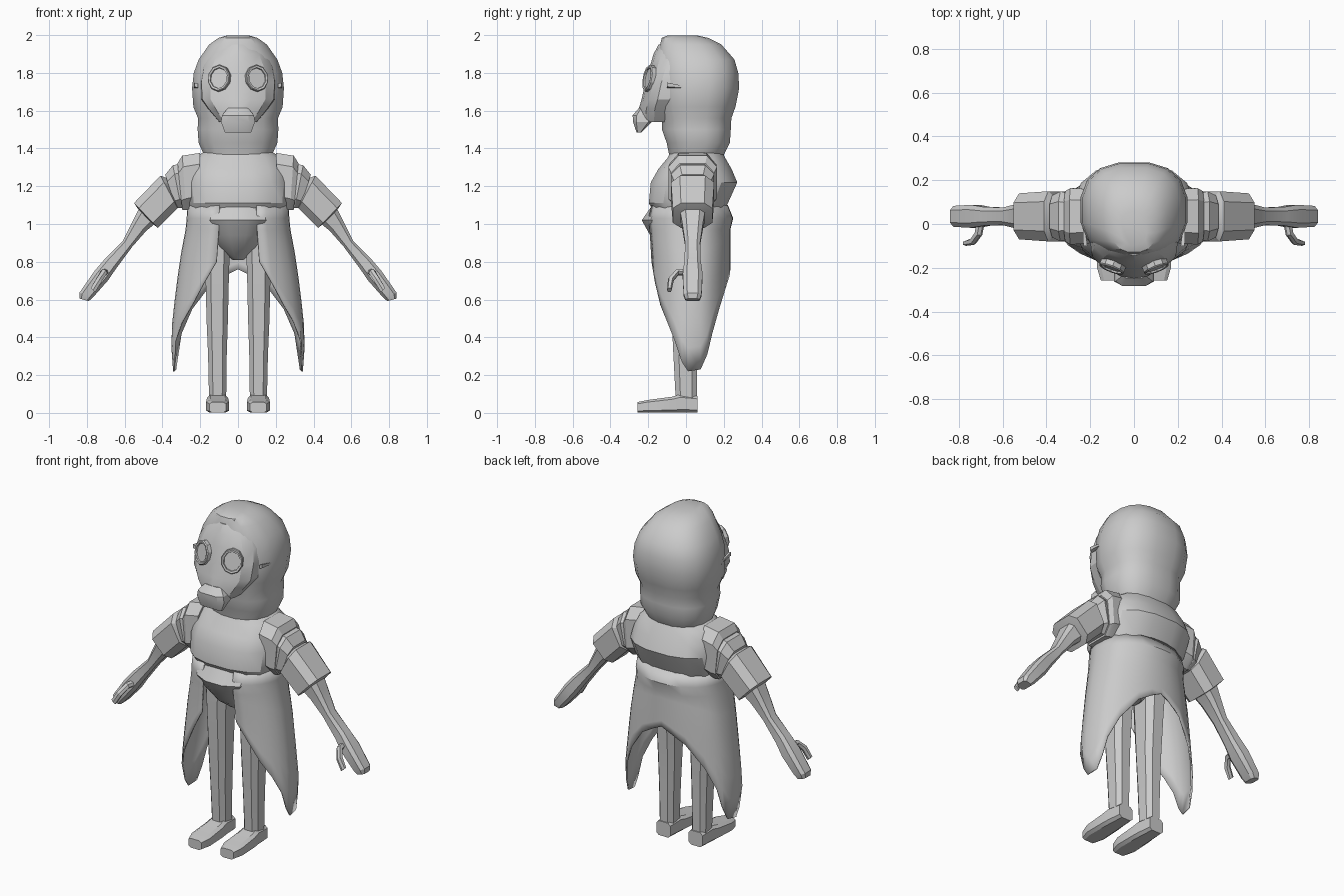
import bpy, bmesh, math
from mathutils import Vector

cube = bpy.data.objects.get("Cube")
if cube:
    bpy.data.objects.remove(cube)

grey = bpy.data.materials.new("plain grey")
grey.use_nodes = True
colour = (0.6, 0.6, 0.6, 1)
grey.diffuse_color = colour
grey.node_tree.nodes["Principled BSDF"].inputs["Base Color"].default_value = colour


def loft(name, rings, mirror=False, closed=True, angle=28, thickness=0):
    """Skin a list of equal point rings; closed rings also get end caps."""
    bm = bmesh.new()
    rows = [[bm.verts.new(p) for p in r] for r in rings]
    n = len(rows[0])
    for a, b in zip(rows, rows[1:]):
        for i in range(n if closed else n - 1):
            j = (i + 1) % n
            bm.faces.new((a[i], a[j], b[j], b[i]))
    if closed:
        bm.faces.new(rows[0])
        bm.faces.new(rows[-1])
    bmesh.ops.recalc_face_normals(bm, faces=bm.faces)
    mesh = bpy.data.meshes.new(name)
    bm.to_mesh(mesh)
    bm.free()
    mesh.materials.append(grey)
    ob = bpy.data.objects.new(name, mesh)
    bpy.context.collection.objects.link(ob)
    bpy.ops.object.select_all(action='DESELECT')
    ob.select_set(True)
    bpy.context.view_layer.objects.active = ob
    bpy.ops.object.shade_smooth_by_angle(angle=math.radians(angle))
    if thickness:
        ob.modifiers.new("cloth", 'SOLIDIFY').thickness = thickness
    if mirror:
        ob.modifiers.new("mirror", 'MIRROR').use_clip = False
    return ob


def bend(v, power):
    return math.copysign(abs(v) ** power, v)


def ring(centre, u, v, n=8, power=0.75):
    """Rounded-box ring spanned by the half axes u and v."""
    c, u, v = Vector(centre), Vector(u), Vector(v)
    turns = [2 * math.pi * (i + 0.5) / n for i in range(n)]
    return [c + u * bend(math.cos(t), power) + v * bend(math.sin(t), power) for t in turns]


def level(z, w, front, back, n=16, power=0.8, x=0):
    return ring((x, (front + back) / 2, z), (w, 0, 0), (0, (back - front) / 2, 0), n, power)


def limb(top, bottom, depth, y=0.035):
    """Arm section given by its upper and lower outline points (x, z)."""
    t, b = Vector((top[0], y, top[1])), Vector((bottom[0], y, bottom[1]))
    return ring((t + b) / 2, (t - b) / 2 * 1.06, (0, depth, 0), 8, 0.6)


# Hood with neck wrap
loft("hood", [level(*r) for r in (
    (1.36, .18, -.09, .2), (1.43, .212, -.105, .235), (1.5, .217, -.13, .24),
    (1.56, .215, -.13, .243), (1.62, .24, -.15, .265), (1.72, .247, -.155, .285),
    (1.8, .238, -.155, .28), (1.87, .212, -.15, .26), (1.95, .155, -.14, .19),
    (1.985, .105, -.13, .12), (1.998, .06, -.1, .06))])

# Cloth folds on the hood
for name, start, end, w in (
        ("side_fold", (.222, -.1, 1.735), (.236, .06, 1.715), (.012, 0, .004)),
        ("top_fold", (.045, -.12, 1.975), (.03, .04, 1.996), (.018, 0, -.003))):
    up = (0, 0, .014) if name == "side_fold" else (0, 0, .008)
    tip = Vector(w) * .1
    loft(name, [ring(start, w, up, 4), ring(end, tip, Vector(up) * .1, 4)], mirror=True)


# Face mask with a central ridge
def mask_row(z, w, front):
    half = [(w, -.08), (w * .97, front + .085), (w * .74, front + .04), (w * .35, front + .01)]
    return ([Vector((x, y, z)) for x, y in half] + [Vector((0, front, z))]
            + [Vector((-x, y, z)) for x, y in reversed(half)])


loft("face_mask", [mask_row(*r) for r in (
    (1.95, .1, -.145), (1.9, .15, -.172), (1.83, .185, -.192), (1.75, .2, -.215),
    (1.66, .195, -.235), (1.61, .16, -.25), (1.54, .1, -.255))], angle=22)

# Breathing snout
loft("snout", [level(z, w, f, b, 8, .5) for z, w, f, b in (
    (1.615, .055, -.25, -.18), (1.575, .088, -.285, -.16),
    (1.54, .094, -.282, -.18), (1.485, .072, -.262, -.235))])

# Goggle eyes: raised rim with a recessed lens
out = Vector((.38, -1, .2)).normalized()
across = out.cross(Vector((0, 0, 1))).normalized()
rise = across.cross(out)
eye = Vector((.097, -.19, 1.77))
loft("goggle_eye", [ring(eye + out * d, across * .062 * s, rise * .072 * s, 10, 1)
                    for d, s in ((-.03, 1), (.014, 1), (.02, .93), (.018, .78), (.01, .75))],
     mirror=True)

# Upper body
loft("torso", [level(*r) for r in (
    (1.39, .17, -.08, .19), (1.35, .235, -.1, .21), (1.29, .265, -.15, .245),
    (1.22, .28, -.19, .275), (1.11, .272, -.2, .225), (1.06, .25, -.17, .2))])

# Belly and hips between the coat fronts
loft("hips", [level(*r, 12, .95) for r in (
    (1.09, .22, -.19, .1), (1.02, .2, -.24, .12), (.94, .16, -.195, .12),
    (.87, .11, -.14, .1), (.81, .03, -.06, .05))])

# Long open coat: outline by height, hem height by angle from the front
outline = ((1.1, .268, -.195, .222), (1.03, .272, -.212, .25), (.97, .278, -.205, .235),
           (.8, .31, -.195, .235), (.6, .335, -.195, .235), (.4, .357, -.195, .235),
           (.2, .342, -.195, .235))
hem = ((20, .8), (32, .69), (45, .57), (58, .48), (70, .38), (80, .27), (88, .22), (104, .23),
       (114, .31), (122, .42), (135, .55), (155, .68), (170, .73), (180, .76))


def coat_point(angle, z):
    for a, b in zip(outline, outline[1:]):
        if z >= b[0]:
            break
    k = (a[0] - z) / (a[0] - b[0])
    w, f, r = [p + (q - p) * k for p, q in zip(a[1:], b[1:])]
    t = math.radians(angle)
    return Vector((w * bend(math.sin(t), .93), (f + r) / 2 - (r - f) / 2 * bend(math.cos(t), .93), z))


columns = list(hem) + [(360 - a, z) for a, z in reversed(hem[:-1])]
steps = (0, .5, 1)
coat_rows = [[coat_point(a, z) for a, _ in columns] for z in (1.1, 1.03, .97)]
for s in range(1, 7):
    coat_rows.append([coat_point(a, .97 + (h - .97) * s / 6) for a, h in columns])
loft("coat_skirt", coat_rows, closed=False, thickness=.008)

# Shoulders, sleeves and arms
loft("shoulder", [limb(*r) for r in (
    ((.2, 1.375), (.22, 1.09), .13), ((.295, 1.36), (.275, 1.075), .135),
    ((.32, 1.32), (.295, 1.075), .12))], mirror=True)
loft("upper_sleeve", [limb(*r) for r in (
    ((.29, 1.32), (.27, 1.09), .105), ((.345, 1.31), (.3, 1.085), .12),
    ((.385, 1.26), (.33, 1.085), .1))], mirror=True)
loft("sleeve_cuff", [limb(*r) for r in (
    ((.37, 1.24), (.32, 1.1), .09), ((.41, 1.255), (.32, 1.085), .12),
    ((.55, 1.11), (.425, .98), .11), ((.53, 1.08), (.45, 1.0), .07))], mirror=True)
loft("forearm_and_hand", [limb(*r) for r in (
    ((.52, 1.09), (.43, 1.01), .07), ((.555, 1.02), (.485, .965), .058),
    ((.61, .91), (.56, .88), .042), ((.7, .82), (.645, .765), .045),
    ((.76, .75), (.69, .7), .055), ((.84, .635), (.765, .615), .05),
    ((.84, .605), (.79, .592), .04))], mirror=True)

# Thumb bending forward and then down along the hand
wide = Vector((.72, 0, .69)) * .018
loft("thumb", [ring(c, wide, Vector(v) * .017, 6) for c, v in (
    ((.70, .01, .745), (.69, 0, -.72)), ((.71, -.045, .745), (.6, .4, -.6)),
    ((.735, -.08, .705), (.2, .9, -.2)), ((.768, -.088, .65), (0, .7, 0)))], mirror=True)

# Legs
loft("leg", [level(z, w, f, b, 8, .7, x) for z, w, f, b, x in (
    (.95, .075, -.1, .1, .11), (.75, .066, -.095, .085, .11), (.5, .06, -.08, .068, .11),
    (.3, .052, -.07, .064, .109), (.08, .048, -.058, .06, .108))], mirror=True)

# Shoes, lofted from heel to toe
loft("shoe", [ring((.108, y, h / 2), (w, 0, 0), (0, 0, h / 2), 8, .45) for y, w, h in (
    (.062, .048, .09), (-.03, .056, .1), (-.075, .06, .087), (-.2, .063, .07), (-.258, .045, .058))],
     mirror=True)
